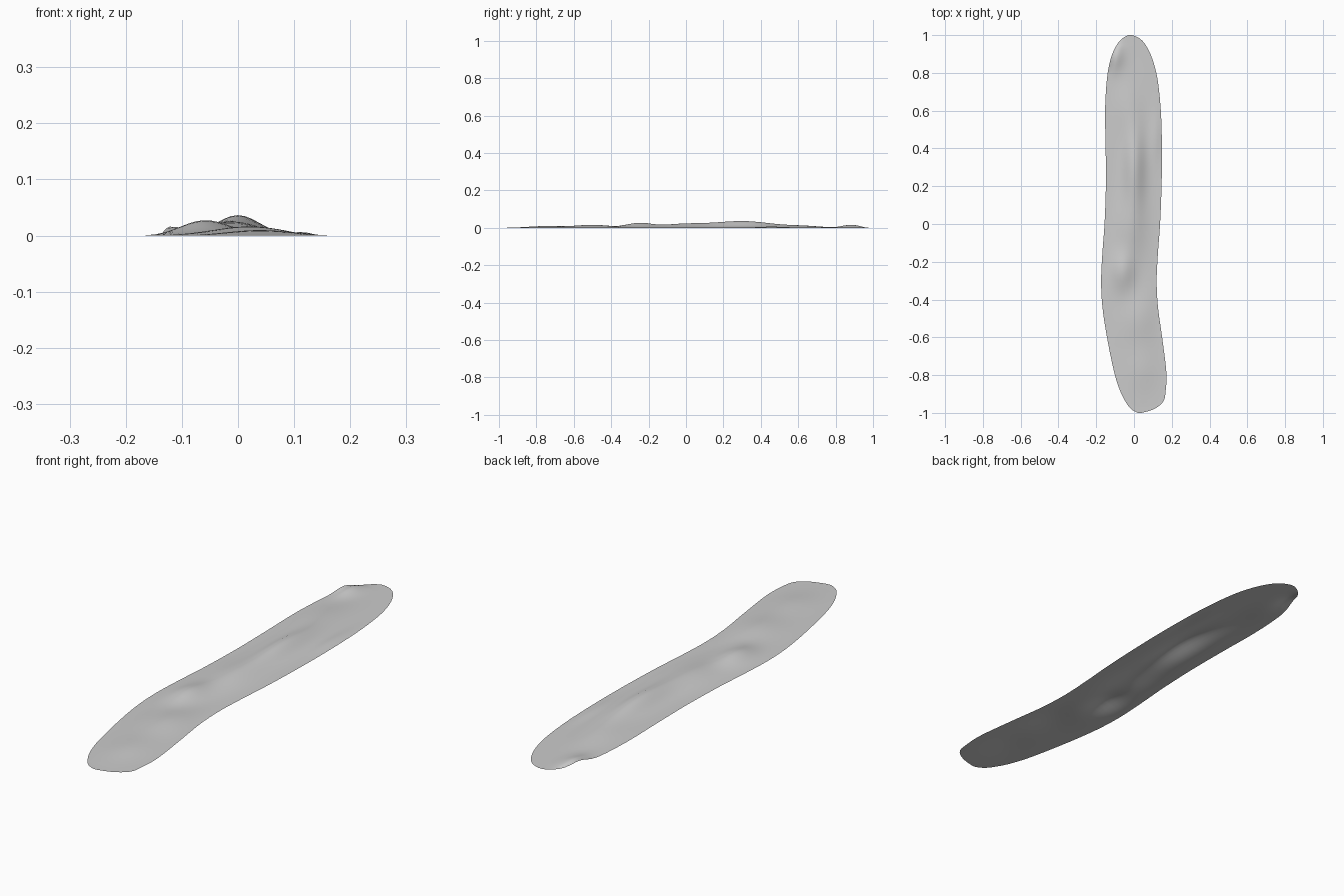
import bpy, bmesh, math

cube = bpy.data.objects.get("Cube")
if cube:
    bpy.data.objects.remove(cube, do_unlink=True)

# Outline stations from front to back: y, right-hand edge (-x), left-hand edge (+x)
STATIONS = [(-1, .02, .04), (-.98, -.015, .105), (-.94, -.045, .155), (-.88, -.075, .168),
            (-.78, -.106, .171), (-.6, -.143, .149), (-.44, -.167, .127), (-.3, -.174, .12),
            (-.15, -.167, .127), (0, -.156, .138), (.2, -.149, .146), (.4, -.15, .148),
            (.6, -.153, .142), (.77, -.143, .124), (.88, -.122, .095), (.95, -.09, .06),
            (.985, -.058, .026), (1, -.03, -.01)]

# Gentle swells: centre x, centre y, radius x, radius y, height
SWELLS = [(0, .3, .055, .22, .036), (-.06, -.25, .06, .1, .025), (-.02, -.02, .08, .16, .019),
          (.02, -.5, .09, .14, .016), (.04, -.76, .08, .12, .009), (-.11, .89, .05, .07, .022),
          (-.04, .62, .07, .14, .01), (.12, .46, .03, .12, .008)]


def catmull(points, i, t):
    a, b, c, d = (points[min(max(i + k, 0), len(points) - 1)] for k in (-1, 0, 1, 2))
    return [q + t / 2 * (r - p + t * (2 * p - 5 * q + 4 * r - s + t * (3 * (q - r) + s - p)))
            for p, q, r, s in zip(a, b, c, d)]


def height(x, y, u):
    z = sum(h * math.exp(-((x - cx) / rx) ** 2 - ((y - cy) / ry) ** 2)
            for cx, cy, rx, ry, h in SWELLS)
    # The rim settles to the ground, except for a lifted corner at the back
    rim = 1 - abs(2 * u - 1) ** 6
    lifted = math.exp(-((x + .13) / .05) ** 2 - ((y - .87) / .09) ** 2)
    ends = min(1, (1 - abs(y)) / .06)
    return max(0, z * max(rim, .8 * lifted) * ends)


# Thin open sheet
COLS, STEPS = 24, 5
rows = [catmull(STATIONS, i, k / STEPS) for i in range(len(STATIONS) - 1) for k in range(STEPS)]
rows.append(STATIONS[-1])
bm = bmesh.new()
grid = []
for y, lo, hi in rows:
    line = []
    for c in range(COLS + 1):
        u = c / COLS
        x = lo + (hi - lo) * u
        line.append(bm.verts.new((x, y, height(x, y, u))))
    grid.append(line)
for near, far in zip(grid, grid[1:]):
    for c in range(COLS):
        face = bm.faces.new((near[c], near[c + 1], far[c + 1], far[c]))
        face.smooth = True
mesh = bpy.data.meshes.new("ground_patch")
bm.to_mesh(mesh)
bm.free()
patch = bpy.data.objects.new("ground_patch", mesh)
bpy.context.collection.objects.link(patch)

# Plain grey
grey = bpy.data.materials.new("light_grey")
grey.use_nodes = True
colour = (.6, .6, .6, 1)
grey.diffuse_color = colour
grey.node_tree.nodes["Principled BSDF"].inputs["Base Color"].default_value = colour
mesh.materials.append(grey)
